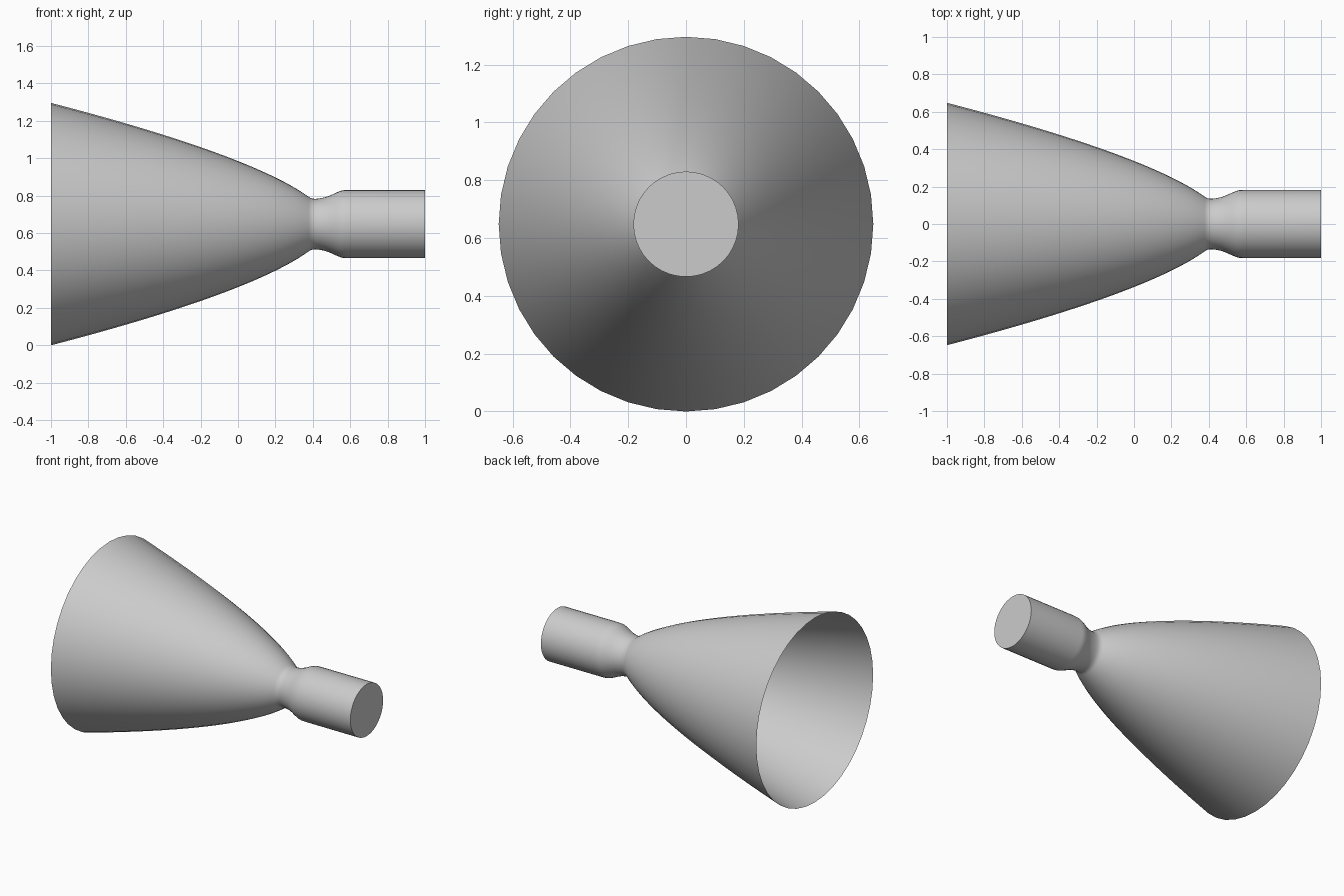
import bpy
import bmesh
import math
from mathutils import Matrix, Vector

SIDES = 40
AXIS_HEIGHT = 0.648

cube = bpy.data.objects.get("Cube")
if cube:
    bpy.data.objects.remove(cube)

metal = bpy.data.materials.new("plain grey metal")
metal.use_nodes = True
grey = (0.6, 0.6, 0.6, 1)
metal.diffuse_color = grey
metal.node_tree.nodes["Principled BSDF"].inputs["Base Color"].default_value = grey


def bezier(a, b, c, steps):
    """Points of a quadratic curve from a to c, bent towards b."""
    a, b, c = Vector(a), Vector(b), Vector(c)
    for i in range(steps + 1):
        t = i / steps
        yield a * (1 - t) ** 2 + b * 2 * t * (1 - t) + c * t * t


def revolve(name, profile, capped=False):
    """Turn a profile of (x, radius) points around the long axis."""
    bm = bmesh.new()
    rings = []
    for x, r in profile:
        angles = [math.tau * i / SIDES for i in range(SIDES)]
        rings.append([bm.verts.new((x, r * math.sin(a), r * math.cos(a))) for a in angles])
    for near, far in zip(rings, rings[1:]):
        for i in range(SIDES):
            j = (i + 1) % SIDES
            bm.faces.new((near[i], near[j], far[j], far[i]))
    if capped:
        bm.faces.new(rings[-1])
    bmesh.ops.transform(bm, matrix=Matrix.Translation((0, 0, AXIS_HEIGHT)), verts=bm.verts)
    bmesh.ops.recalc_face_normals(bm, faces=bm.faces)
    mesh = bpy.data.meshes.new(name)
    bm.to_mesh(mesh)
    bm.free()
    mesh.materials.append(metal)
    obj = bpy.data.objects.new(name, mesh)
    bpy.context.collection.objects.link(obj)
    bpy.ops.object.select_all(action="DESELECT")
    obj.select_set(True)
    bpy.context.view_layer.objects.active = obj
    bpy.ops.object.shade_smooth_by_angle(angle=math.radians(40))


# Open flared bell, then the narrow throat widening into the closed chamber
bell = list(bezier((-1, 0.648), (0.06, 0.372), (0.375, 0.148), 24))
throat = [(0.385, 0.141), (0.398, 0.136), (0.415, 0.135), (0.435, 0.137)]
shoulder = [(0.465, 0.143), (0.495, 0.154), (0.525, 0.168), (0.55, 0.178), (0.565, 0.181)]
chamber = [(0.585, 0.182), (1, 0.182)]
revolve("nozzle_and_chamber", bell + throat + shoulder + chamber, capped=True)
